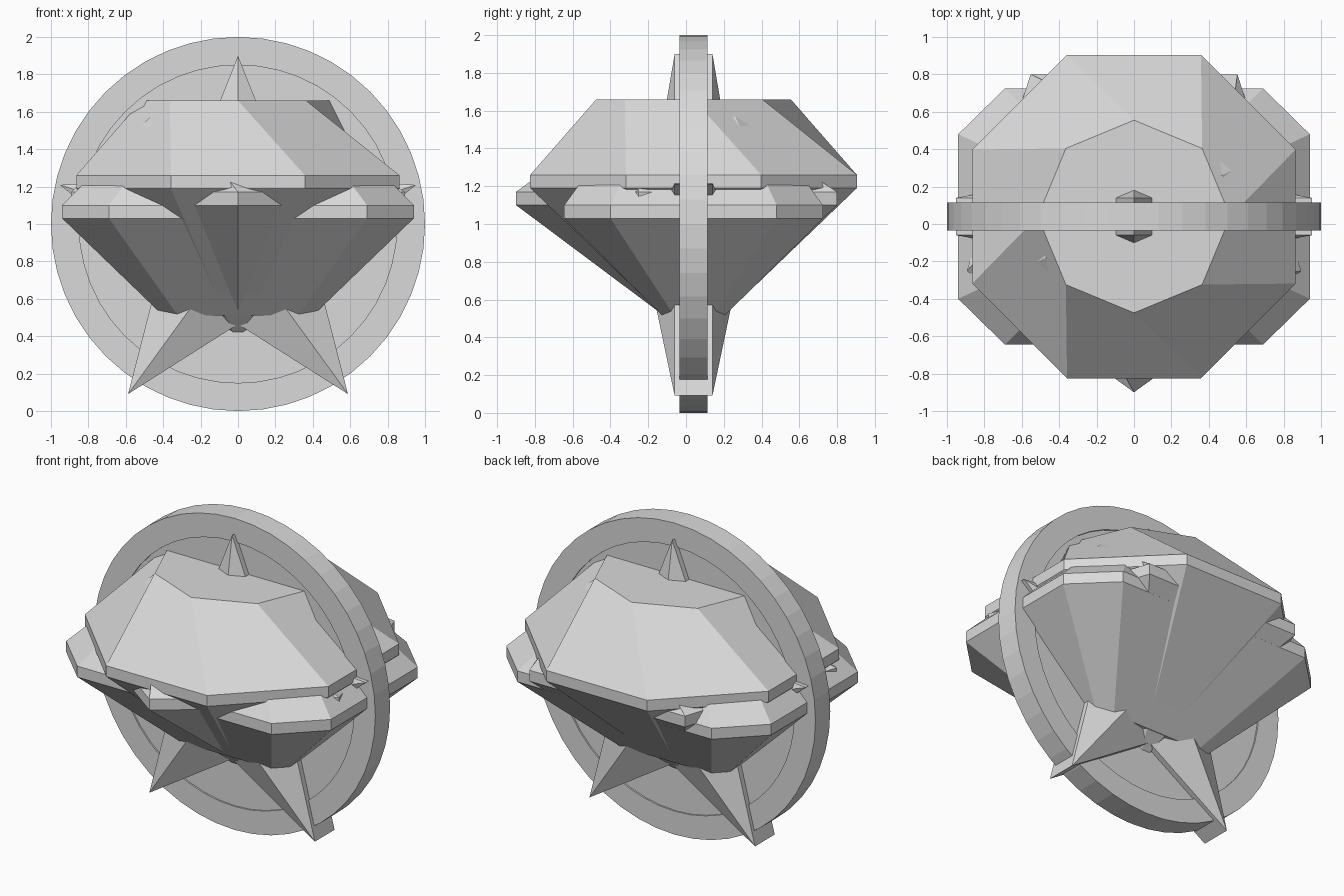
import bpy
from math import sin, cos, pi, radians

cube = bpy.data.objects.get("Cube")
if cube:
    bpy.data.objects.remove(cube, do_unlink=True)

grey = bpy.data.materials.new("plain_grey")
grey.use_nodes = True
grey.diffuse_color = (0.7, 0.7, 0.7, 1)
grey.node_tree.nodes["Principled BSDF"].inputs["Base Color"].default_value = (0.7, 0.7, 0.7, 1)

DEPTH = 0.04  # shared middle plane of all parts


def add(name, verts, faces, z=0.0):
    mesh = bpy.data.meshes.new(name)
    mesh.from_pydata(verts, [], faces)
    mesh.materials.append(grey)
    obj = bpy.data.objects.new(name, mesh)
    obj.location = (0, DEPTH, z)
    bpy.context.collection.objects.link(obj)
    return obj


def polygon(sides, radius, start):
    """Counter-clockwise corners of a regular polygon, start in degrees."""
    return [(radius * cos(radians(start) + 2 * pi * i / sides),
             radius * sin(radians(start) + 2 * pi * i / sides)) for i in range(sides)]


def chamfered(x, y, cut_x, cut_y):
    """Counter-clockwise rectangle with its corners cut."""
    quarter = [(x, cut_y), (cut_x, y)]
    half = quarter + [(-a, b) for a, b in reversed(quarter)]
    return half + [(-a, -b) for a, b in half]


def loft(name, layers):
    """Join (outline, height) layers from bottom to top and cap both ends."""
    n = len(layers[0][0])
    verts = [(x, y, z) for outline, z in layers for x, y in outline]
    faces = [tuple(reversed(range(n)))]
    for k in range(len(layers) - 1):
        low, high = k * n, (k + 1) * n
        for i in range(n):
            j = (i + 1) % n
            faces.append((low + j, high + j, high + i, low + i))
    faces.append(tuple(range(len(verts) - n, len(verts))))
    return add(name, verts, faces)


# Eight-sided gem with a twisted crown
girdle = polygon(8, 0.936, 22.5)
loft("octagon_gem", [(polygon(8, 0.045, 22.5), 0.4), (girdle, 1.19),
                     (girdle, 1.26), (polygon(8, 0.515, 0), 1.66)])

# Wide gem with cut corners
girdle = chamfered(0.94, 0.685, 0.69, 0.44)
table = [(x / 2, y / 2) for x, y in girdle]
loft("rectangle_gem", [(chamfered(0.4, 0.16, 0.32, 0.1), 0.51), (girdle, 1.03),
                       (girdle, 1.1), (table, 1.57)])

# Five-sided gem pointing forward
girdle = polygon(5, 0.94, -90)
loft("pentagon_gem", [(polygon(5, 0.03, -90), 0.42), (girdle, 1.1),
                      (girdle, 1.17), (polygon(5, 0.5, -126), 1.56)])


# Upright round plate with a raised rim
def turned(name, profile, segments=48):
    """Spin (radius, depth) points, ending on the axis, around the y axis."""
    n = len(profile)
    verts = [(r * cos(2 * pi * i / segments), y, r * sin(2 * pi * i / segments))
             for i in range(segments) for r, y in profile]
    faces = []
    for i in range(segments):
        a, b = i * n, (i + 1) % segments * n
        faces += [(a + k, b + k, b + k + 1, a + k + 1) for k in range(n - 1)]
    faces.append(tuple(i * n for i in range(segments)))
    faces[-1] = tuple(reversed(faces[-1])) if profile[0][1] > 0 else faces[-1]
    faces.append(tuple(i * n + n - 1 for i in reversed(range(segments))))
    return add(name, verts, faces, 1.0)


turned("round_plate", [(0.85, -0.065), (0.85, -0.075), (1, -0.075),
                       (1, 0.075), (0.85, 0.075), (0.85, 0.065)])

# Five-pointed star with a raised middle on both sides
tips, notches = polygon(5, 1.0, 90), polygon(5, 0.436, 126)
outline = [p for pair in zip(tips, notches) for p in pair]
count = len(outline)
verts = [(x, y, z) for y in (-0.1, 0.1) for x, z in outline]
verts += [(0, -0.27, 0), (0, 0.27, 0)]
faces = []
for i in range(count):
    j = (i + 1) % count
    faces += [(i, j, 2 * count), (count + j, count + i, 2 * count + 1),
              (i, count + i, count + j, j)]
add("star", verts, faces, 0.9)
